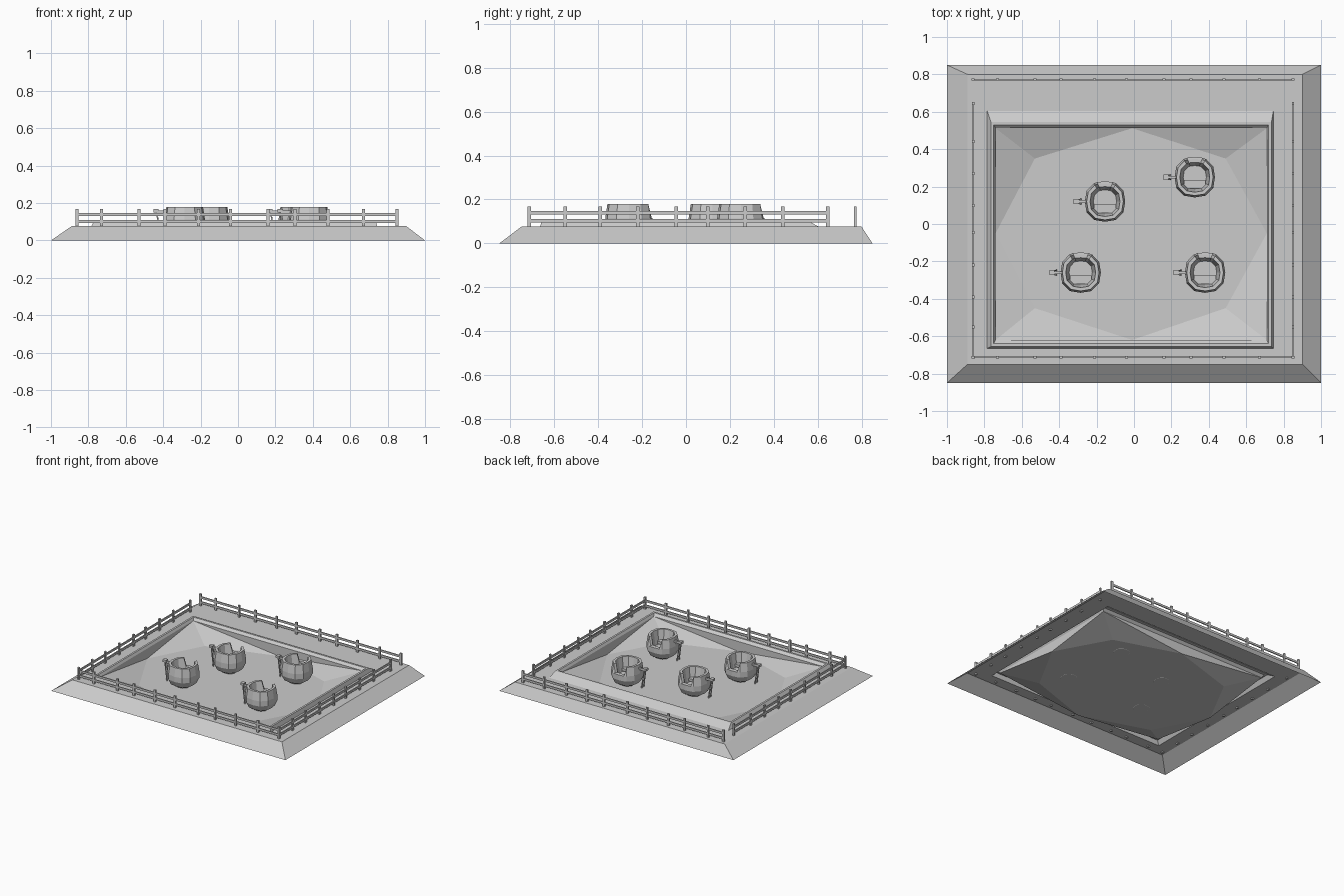
import bpy, bmesh, math
from mathutils import Vector

if "Cube" in bpy.data.objects:
    bpy.data.objects.remove(bpy.data.objects["Cube"])

grey = bpy.data.materials.new("plain grey")
grey.diffuse_color = (0.6, 0.6, 0.6, 1)
grey.use_nodes = True
grey.node_tree.nodes["Principled BSDF"].inputs["Base Color"].default_value = grey.diffuse_color


def finish(name, bm, normals=True):
    if normals:
        bmesh.ops.recalc_face_normals(bm, faces=bm.faces)
    me = bpy.data.meshes.new(name)
    bm.to_mesh(me)
    bm.free()
    me.materials.append(grey)
    ob = bpy.data.objects.new(name, me)
    bpy.context.collection.objects.link(ob)
    return ob


def box(bm, x0, x1, y0, y1, z0, z1):
    r = bmesh.ops.create_cube(bm, size=1)
    for v in r["verts"]:
        v.co = Vector((x0 + (v.co.x + .5) * (x1 - x0),
                       y0 + (v.co.y + .5) * (y1 - y0),
                       z0 + (v.co.z + .5) * (z1 - z0)))


def beam(bm, a, b, t):
    a, b = Vector(a), Vector(b)
    r = bmesh.ops.create_cube(bm, size=1)
    q = (b - a).to_track_quat('Z', 'Y')
    for v in r["verts"]:
        v.co = (a + b) / 2 + q @ Vector((v.co.x * t, v.co.y * t, v.co.z * (b - a).length))


def bridge(bm, a, b):
    n = len(a)
    for i in range(n):
        j = (i + 1) % n
        bm.faces.new((a[i], a[j], b[j], b[i]))


# platform: open sheet of nested rectangles (skirt, walkway, raised kerb)
bm = bmesh.new()
rects = [(-1, 1, -.85, .85, 0), (-.89, .9, -.75, .80, .076),
         (-.785, .745, -.665, .605, .076), (-.765, .735, -.655, .545, .108),
         (-.75, .72, -.64, .53, .108), (-.74, .71, -.62, .512, .09)]
prev = None
for x0, x1, y0, y1, z in rects:
    loop = [bm.verts.new(p) for p in ((x0, y0, z), (x1, y0, z), (x1, y1, z), (x0, y1, z))]
    if prev:
        bridge(bm, prev, loop)
    prev = loop

# dished floor: low octagon, raised corner triangles, side wall triangles
low = .013
side = [bm.verts.new((x, y, low)) for x, y in ((-.01, -.62), (.71, -.05), (-.01, .512), (-.74, -.05))]
inner = [bm.verts.new((x, y, low)) for x, y in ((-.53, -.45), (.49, -.45), (.49, .35), (-.53, .35))]
for i in range(4):
    c, d = prev[i], prev[(i + 1) % 4]
    bm.faces.new((c, d, side[i]))
    bm.faces.new((c, side[i], inner[i]))
    bm.faces.new((c, inner[i], side[i - 1]))
bm.faces.new([v for i in range(4) for v in (inner[i], side[i])])
finish("platform", bm)


# fences: posts plus two rails
def fence(name, posts, fixed, along_x):
    bm = bmesh.new()

    def put(a0, a1, t, z0, z1):
        if along_x:
            box(bm, a0, a1, fixed - t, fixed + t, z0, z1)
        else:
            box(bm, fixed - t, fixed + t, a0, a1, z0, z1)
    for p in posts:
        put(p - .008, p + .008, .006, .066, .167)
    for z0 in (.094, .132):
        put(posts[0], posts[-1], .004, z0, z0 + .016)
    finish(name, bm)


px = [-.86, -.73, -.53, -.39, -.21, -.04, .16, .305, .48, .67, .85]
py = [-.715, -.55, -.39, -.22, -.045, .10, .27, .44, .645]
fence("front_fence", px, -.713, True)
fence("back_fence", px, .772, True)
fence("left_fence", py, -.86, False)
fence("right_fence", py, .85, False)

# ride cups: double-walled bowls with a doorway at the back
profile = [(.055, .012), (.09, .035), (.108, .075), (.108, .115), (.098, .18), (.08, .18), (.062, .075)]
angles = [0, 22, 32, 60, 90, 120, 150, 180, 210, 240, 270, 300, 328, 338]


def cup(n, cx, cy):
    bm = bmesh.new()
    prev = first = None
    for r, z in profile:
        ring = []
        for a in angles:
            s, c = math.sin(math.radians(a)), math.cos(math.radians(a))
            k = r / (abs(s) ** 2.5 + abs(c) ** 2.5) ** .4
            door = min(a, 360 - a) < 25
            ring.append(bm.verts.new((cx + k * s, cy + k * c, min(z, .116) if door else z)))
        if prev:
            bridge(bm, prev, ring)
        else:
            first = ring
        prev = ring
    bm.faces.new(first)
    bm.faces.new(prev)
    finish("cup_%d" % n, bm)

    # bench inside the cup
    bm = bmesh.new()
    box(bm, cx - .058, cx + .058, cy - .06, cy - .015, .085, .105)
    finish("bench_%d" % n, bm)

    # side bracket with a slanted leg
    bm = bmesh.new()
    box(bm, cx - .168, cx - .14, cy - .014, cy + .014, .15, .168)
    box(bm, cx - .145, cx - .095, cy - .007, cy + .007, .145, .16)
    for s in (-1, 1):
        beam(bm, (cx - .15, cy + s * .009, .155), (cx - .13, cy + s * .012, .014), .007)
    finish("bracket_%d" % n, bm)


for i, (x, y) in enumerate(((.325, .25), (-.155, .12), (-.285, -.26), (.38, -.26))):
    cup(i + 1, x, y)
